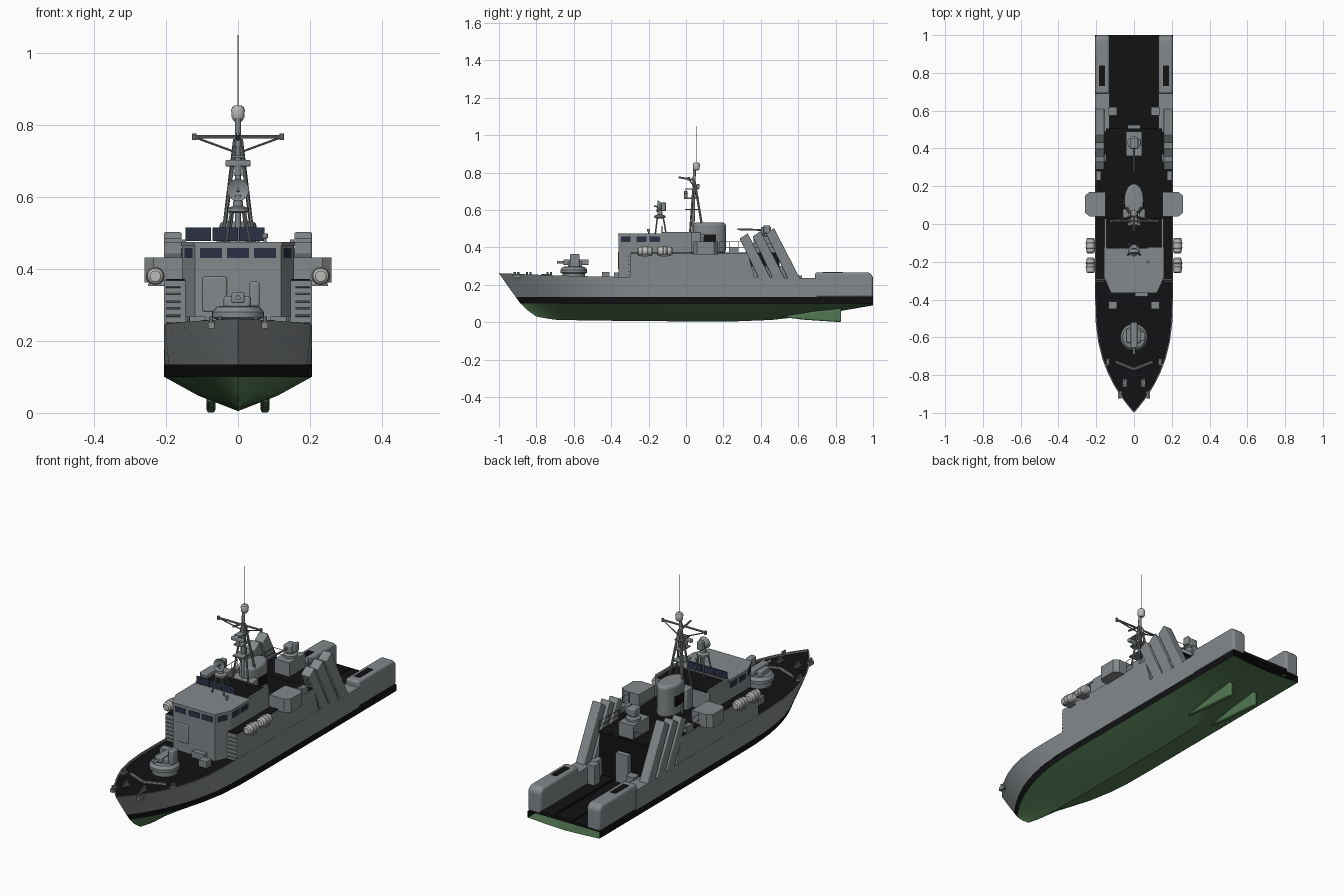
import bpy, bmesh, math
from mathutils import Vector

if "Cube" in bpy.data.objects:
    bpy.data.objects.remove(bpy.data.objects["Cube"])


def mat(name, r, g, b):
    m = bpy.data.materials.new(name)
    m.diffuse_color = (r, g, b, 1)
    m.use_nodes = True
    m.node_tree.nodes["Principled BSDF"].inputs["Base Color"].default_value = m.diffuse_color
    return m


GREY = mat("grey_paint", 0.23, 0.25, 0.26)
BLACK = mat("black_deck", 0.006, 0.006, 0.007)
GREEN = mat("green_antifoul", 0.085, 0.19, 0.085)
GLASS = mat("dark_glass", 0.025, 0.03, 0.06)
WHITE = mat("pale_casing", 0.5, 0.5, 0.48)


def finish(name, bm, m=GREY, smooth=True, bevel=0):
    bmesh.ops.remove_doubles(bm, verts=bm.verts, dist=1e-5)
    bmesh.ops.recalc_face_normals(bm, faces=bm.faces)
    me = bpy.data.meshes.new(name)
    bm.to_mesh(me)
    bm.free()
    o = bpy.data.objects.new(name, me)
    bpy.context.collection.objects.link(o)
    me.materials.append(m)
    if bevel:
        b = o.modifiers.new("bevel", 'BEVEL')
        b.width, b.segments = bevel, 3
    if smooth:
        bpy.ops.object.select_all(action='DESELECT')
        o.select_set(True)
        bpy.context.view_layer.objects.active = o
        bpy.ops.object.shade_smooth_by_angle(angle=math.radians(32))
    return o


def extrude(name, pts, axis, a, b, m=GREY, bevel=0):
    # 2D outline: (x, y) along z, or (y, z) along x
    bm = bmesh.new()
    put = (lambda p, h: (p[0], p[1], h)) if axis == 'z' else (lambda p, h: (h, p[0], p[1]))
    lo, hi = [[bm.verts.new(put(p, h)) for p in pts] for h in (a, b)]
    n = len(pts)
    bm.faces.new(lo)
    bm.faces.new(hi)
    for i in range(n):
        bm.faces.new((lo[i], lo[(i + 1) % n], hi[(i + 1) % n], hi[i]))
    return finish(name, bm, m, bevel > 0 or n > 8, bevel)


def box(name, x0, x1, y0, y1, z0, z1, m=GREY, bevel=0):
    return extrude(name, [(x0, y0), (x1, y0), (x1, y1), (x0, y1)], 'z', z0, z1, m, bevel)


def pair(name, x0, x1, *rest, **kw):
    box(name + "_right", x0, x1, *rest, **kw)
    box(name + "_left", -x1, -x0, *rest, **kw)


def lathe(name, origin, direction, prof, m=GREY, n=20):
    # prof: (distance along axis, radius)
    bm = bmesh.new()
    q = Vector(direction).to_track_quat('Z', 'Y')
    rings = [[bm.verts.new(Vector(origin) + q @ Vector((r * math.cos(2 * math.pi * i / n),
              r * math.sin(2 * math.pi * i / n), h))) for i in range(n)] for h, r in prof]
    for p, s in zip(rings, rings[1:]):
        for i in range(n):
            bm.faces.new((p[i], p[(i + 1) % n], s[(i + 1) % n], s[i]))
    bm.faces.new(rings[0])
    bm.faces.new(rings[-1])
    return finish(name, bm, m)


def rod(name, a, b, r=0.004, m=GREY, n=8):
    d = Vector(b) - Vector(a)
    return lathe(name, a, d, [(0, r), (d.length, r)], m, n)


def rail(name, pts, z, h=0.05):
    for i, p in enumerate(pts):
        rod(name + "_post", (*p, z), (*p, z + h), 0.0015, n=5)
        if i:
            for k in (0.5, 1):
                rod(name + "_bar", (*pts[i - 1], z + h * k), (*p, z + h * k), 0.0015, n=5)


# Hull: lofted waterlines (stem y, entry length, half width, height function)
TS = [0, .008, .02, .04, .065, .1, .14, .19, .25, .32, .4, .5, .6, .7, .8, .9, 1]


def keel(y):
    return 0.03 - 0.018 * min(1, (y + .8) / .1) - 0.007 * min(1, max(0, (y + .7) / .5)) \
        + 0.085 * max(0, (y - .35) / .65) ** 1.4


def sheer(y):
    return 0.242 + 0.02 * max(0, (-.3 - y) / .7) ** 1.5


LEVELS = [(-.80, .8, 0, keel),
          (-.845, .8, .11, lambda y: keel(max(y, -.8)) * .55 + .1 * .45),
          (-.885, .72, .205, lambda y: .1),
          (-.91, .7, .206, lambda y: .134),
          (-.96, .64, .206, lambda y: .134 + (sheer(y) - .134) * .55),
          (-1, .6, .206, sheer),
          (-.992, .6, .200, sheer),
          (-.992, .6, .200, lambda y: sheer(y) - .01)]


def loft(name, ids, yend, m, cap=False):
    bm = bmesh.new()
    for sx in (1, -1):
        rows = []
        for k in ids:
            y0, ln, w, zf = LEVELS[k]
            row = []
            for t in TS:
                y = y0 + (yend - y0) * t
                g = 1 - max(0, 1 - (y - y0) / ln) ** 2.6
                row.append(bm.verts.new((sx * w * g, y, zf(y))))
            rows.append(row)
        if cap:
            rows.append([bm.verts.new((0, v.co.y, v.co.z)) for v in rows[-1]])
        for a, b in zip(rows, rows[1:]):
            for i in range(len(TS) - 1):
                bm.faces.new((a[i], a[i + 1], b[i + 1], b[i]))
    bmesh.ops.remove_doubles(bm, verts=bm.verts, dist=1e-5)
    bmesh.ops.dissolve_degenerate(bm, edges=bm.edges, dist=1e-6)
    return finish(name, bm, m)


loft("hull_bottom", (0, 1, 2), 1, GREEN)
loft("waterline_band", (2, 3), 1, BLACK, True)
loft("hull_sides", (3, 4, 5, 6, 7), .5, GREY)
loft("fore_deck", (7,), .5, BLACK, True)
extrude("transom", [(-.205, .1), (0, .096), (.205, .1), (.205, .136), (-.205, .136)], 'x', 0, .001, BLACK).matrix_world = \
    ((0, 1, 0, 0), (-1, 0, 0, .999), (0, 0, 1, 0), (0, 0, 0, 1))

# Skegs under the stern
for s in (1, -1):
    extrude("skeg", [(.5, .03), (.62, .014), (.83, 0), (.83, .075), (.7, .06)], 'x',
            s * .075 - .012, s * .075 + .012, GREEN, bevel=.008)

# Open stern well with side blocks
box("well_deck", -.135, .135, .5, 1, .134, .15, BLACK)
pair("well_track", .05, .058, .52, .99, .15, .156, m=BLACK)
pair("side_platform", .13, .206, .49, .7, .134, .235)
for s in (1, -1):
    a, b = sorted((s * .13, s * .206))
    extrude("stern_block", [(.69, .134), (1, .134), (1, .245), (.98, .266), (.69, .266)], 'x', a, b, bevel=.012)
pair("stern_block_slot", .153, .185, .73, .84, .262, .268, m=BLACK)
pair("stern_locker", .09, .135, .575, .62, .15, .25)

# Full-width superstructure and bridge tower
extrude("main_house", [(-.30, .23), (.37, .23), (.33, .368), (-.30, .368)], 'x', -.205, .205)
box("house_deck", -.2, .2, -.295, .328, .368, .372, BLACK)
box("aft_house", -.145, .145, .3, .5, .15, .366, BLACK)
box("aft_house_deck", -.148, .148, .32, .505, .366, .373, BLACK)
extrude("bridge", [(-.12, -.36), (.12, -.36), (.155, -.28), (.155, .03), (-.155, .03), (-.155, -.28)], 'z', .23, .465)
extrude("bridge_roof", [(-.122, -.364), (.122, -.364), (.158, -.283), (.158, -.125), (-.158, -.125), (-.158, -.283)],
        'z', .465, .475)
box("upper_bridge_deck", -.145, .145, -.125, .03, .465, .468, BLACK)
pair("upper_bridge_coaming", .145, .155, -.125, .03, .465, .482)
for x in (-.122, -.0475, .0265):
    box("upper_windscreen", x - .024, x + .0475, -.13, -.125, .478, .515, GLASS)
for x in (-.075, 0, .075):
    box("bridge_window", x - .031, x + .031, -.362, -.358, .43, .458, GLASS)
for s in (1, -1):
    extrude("corner_window", [(s * .127, -.347), (s * .149, -.297), (s * .147, -.296), (s * .125, -.346)], 'z', .43, .458, GLASS)
    for y in (-.265, -.195):
        a, b = sorted((s * .15, s * .157))
        box("side_window", a, b, y, y + .055, .43, .458, GLASS)
    # Ladder rungs beside the bridge
    for k in range(6):
        rod("ladder_rung", (s * .16, -.306, .25 + k * .02), (s * .2, -.306, .25 + k * .02), .003)
    # Sponsons, rafts, lockers
    extrude("sponson", [(s * .15, .04), (s * .235, .04), (s * .26, .06), (s * .26, .15), (s * .235, .17), (s * .15, .17)],
            'z', .362, .432)
    for y in (-.26, -.155):
        lathe("life_raft", (s * .23, y, .38), (0, 1, 0), [(0, .015), (.006, .022), (.026, .024), (.028, .026), (.032, .026),
              (.034, .024), (.048, .024), (.05, .026), (.054, .026), (.056, .024), (.076, .022), (.082, .015)], WHITE)
        box("raft_cradle", min(s * .19, s * .25), max(s * .19, s * .25), y + .02, y + .06, .352, .36)
    rail("house_rail", [(s * .2, y) for y in (.18, .23, .28, .325)], .37, .06)
    rail("aft_rail", [(s * .145, y) for y in (.34, .42, .5)] + [(s * .05, .5)], .372)
    # Inclined launcher tubes
    a, b = sorted((s * .157, s * .206))
    for b0, k in ((.39, 1), (.465, 1.05), (.545, 1.12)):
        extrude("launcher_tube", [(b0, .232), (b0 + .065, .232), (b0 + .065 - .125 * k, .235 + .24 * k),
                (b0 + .012 - .115 * k, .235 + .212 * k)], 'x', a, b, bevel=.004)
    box("launcher_brace", a + .012, b - .012, .33, .56, .235, .30)
    # Bow fittings
    rod("breakwater", (s * .1, -.73, .25), (0, -.77, .25), .008)
    for x, y in ((.05, -.85), (.14, -.74), (.075, -.915)):
        for d in (0, .018):
            rod("bollard", (s * x, y + d, .235), (s * x, y + d, .268), .006)
        box("bollard_base", s * x - .009, s * x + .009, y - .01, y + .028, .235, .252)
pair("deck_locker", .09, .135, -.45, -.41, .23, .268)
pair("house_locker", .175, .203, .23, .28, .37, .4)
box("vent_box", .005, .075, -.385, -.36, .23, .265)
box("bridge_front_hatch", -.1, -.03, -.363, -.35, .28, .38, bevel=.008)

# Bow gun turret
lathe("gun_ring", (0, -.6, .235), (0, 0, 1), [(0, .06), (.025, .06), (.03, .072), (.045, .072), (.06, .06), (.062, .05)], n=28)
box("gun_mount", -.04, .035, -.63, -.555, .29, .325, bevel=.008)
box("gun_sight", .032, .06, -.62, -.57, .295, .365, bevel=.006)
box("gun_cradle", -.018, .018, -.655, -.52, .305, .335, bevel=.005)
rod("gun_barrel", (0, -.64, .32), (0, -.69, .32), .007, n=12)

# Funnel
E = [(.052 * math.cos(i * math.pi / 12), .125 + .088 * math.sin(i * math.pi / 12)) for i in range(24)]
extrude("funnel", E, 'z', .37, .532, bevel=.014)
box("funnel_intake", -.06, .06, .03, .08, .37, .48, bevel=.006)
pair("funnel_louvre", .047, .054, .095, .16, .42, .47, m=BLACK)

# Mast
Y = .045
rod("mast_pole", (0, Y - .008, .46), (0, Y, .82), .008, n=12)
for s in (1, -1):
    rod("mast_leg", (s * .055, .11, .37), (s * .008, Y, .76), .006)
    rod("mast_front_leg", (s * .045, .02, .47), (s * .008, Y - .005, .74), .005)
    rod("yard_brace", (s * .12, Y - .03, .766), (0, Y, .722), .003)
    rod("yard_end", (s * .122, Y - .03, .758), (s * .122, Y - .03, .776), .006)
rod("yard", (-.125, Y - .03, .768), (.125, Y - .03, .768), .005)
rod("yard_spur", (0, Y, .76), (0, Y - .085, .775), .005)
for z, w in ((.6, .028), (.66, .022), (.71, .018)):
    box("mast_platform", -w, w, Y - .05, Y + .025, z, z + .006)
box("navigation_radar", -.035, .035, Y - .055, Y - .038, .685, .703, bevel=.004)
rod("radar_pedestal", (0, Y - .046, .66), (0, Y - .046, .69), .01, n=12)
lathe("mast_lamp", (0, Y + .02, .715), (0, 0, 1), [(0, .008), (.02, .008), (.025, .004)])
lathe("radome", (0, .055, .81), (0, 0, 1), [(0, .009), (.004, .014), (.012, .018), (.032, .019), (.04, .016), (.045, .009)], WHITE)
rod("whip_antenna", (0, .055, .85), (0, .055, 1.05), .0018, n=6)

# Fire-control director on its tripod
for x, y in ((.035, -.165), (-.035, -.165), (.028, -.105), (-.028, -.105)):
    rod("director_leg", (x, y, .465), (x * .5, -.14 + (y + .14) * .5, .565), .004)
lathe("director_base", (0, -.14, .555), (0, 0, 1), [(0, .02), (.005, .03), (.014, .03), (.02, .014), (.05, .012)])
lathe("director_dish", (0, -.128, .617), (0, -1, .1), [(0, .01), (.01, .024), (.024, .031), (.027, .031), (.02, .02), (.016, .004)])
rod("dish_feed", (0, -.145, .617), (0, -.172, .62), .004)
box("director_box", -.014, .014, -.132, -.108, .595, .64, bevel=.004)

# Aft gun on plinth
box("aft_gun_plinth", -.042, .042, .36, .49, .372, .445)
lathe("aft_gun_base", (0, .43, .445), (0, 0, 1), [(0, .035), (.012, .035), (.018, .022), (.03, .022)])
box("aft_gun_body", -.022, .022, .4, .455, .47, .51, bevel=.006)
box("aft_gun_magazine", .02, .036, .415, .45, .475, .518, bevel=.004)
rod("aft_gun_barrel", (0, .41, .493), (0, .275, .497), .005)
box("aft_step", -.035, .035, .5, .525, .15, .3)
lathe("roof_light", (.075, -.2, .475), (0, 0, 1), [(0, .004), (.01, .004), (.011, .008), (.024, .008)], n=12)
